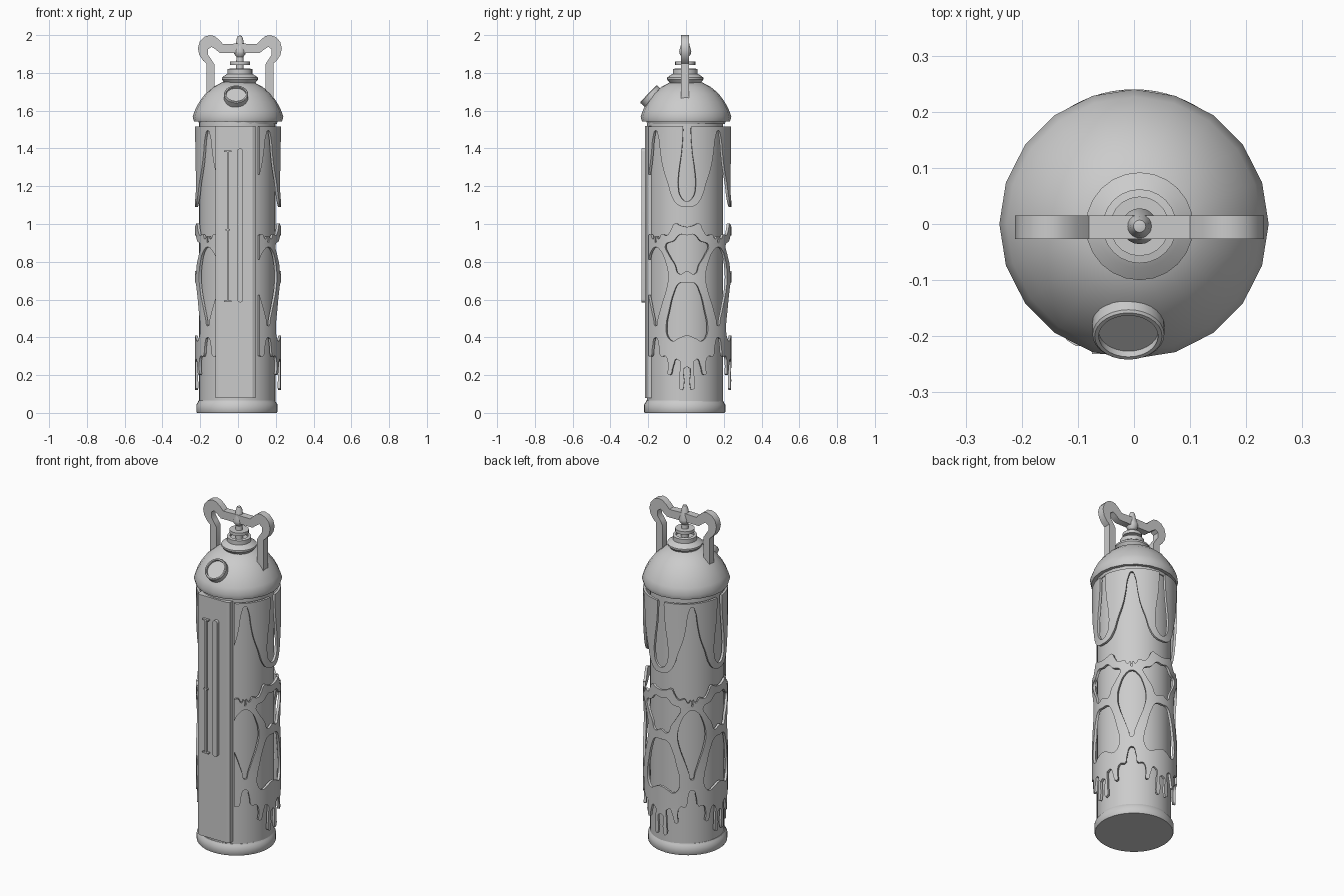
import bpy, bmesh
from math import radians, sin, cos, pi
from mathutils import Matrix, Vector

if "Cube" in bpy.data.objects:
    bpy.data.objects.remove(bpy.data.objects["Cube"])

UNIT = 0.23  # flat length of one radian of the filigree


def finish(name, bm, angle=35, smooth=True):
    bmesh.ops.recalc_face_normals(bm, faces=bm.faces)
    me = bpy.data.meshes.new(name)
    bm.to_mesh(me)
    bm.free()
    ob = bpy.data.objects.new(name, me)
    bpy.context.collection.objects.link(ob)
    if smooth:
        me.shade_smooth()
        me.set_sharp_from_angle(angle=radians(angle))
    return ob


def lathe(name, profile, loc, seg=32, tilt=0, angle=35):
    bm = bmesh.new()
    vs = [bm.verts.new((r, 0, z)) for r, z in profile]
    es = [bm.edges.new(p) for p in zip(vs, vs[1:])]
    bmesh.ops.spin(bm, geom=vs + es, cent=(0, 0, 0), axis=(0, 0, 1),
                   angle=2 * pi, steps=seg, use_merge=True)
    bmesh.ops.remove_doubles(bm, verts=bm.verts, dist=1e-5)
    bm.transform(Matrix.Translation(loc) @ Matrix.Rotation(radians(tilt), 4, 'X'))
    return finish(name, bm, angle)


def prism(name, pts, vec, smooth=False):
    bm = bmesh.new()
    f = bm.faces.new([bm.verts.new(p) for p in pts])
    out = bmesh.ops.extrude_face_region(bm, geom=[f])
    bmesh.ops.translate(bm, vec=vec, verts=[v for v in out['geom'] if isinstance(v, bmesh.types.BMVert)])
    return finish(name, bm, 40, smooth)


def box(name, x0, x1, y0, y1, z0, z1):
    return prism(name, [(x0, y0, z0), (x1, y0, z0), (x1, y0, z1), (x0, y0, z1)], (0, y1 - y0, 0))


def loop(half, centre):
    # mirror a half outline into a closed loop around the centre angle
    right = [(centre + a, z) for a, z in half]
    left = [(centre - a, z) for a, z in reversed(half) if a > 0]
    return right + left


def chain(half):
    # repeat a mirrored half edge all the way around the cylinder
    pts = []
    for c in (-90, 0, 90, 180, 270):
        pts += [(c - a, z) for a, z in reversed(half) if 0 < a < 45]
        pts += [(c + a, z) for a, z in half]
    return pts


def filigree(name, outlines, top=3):
    # flat filled curve, sliced into columns, then wrapped round the body
    cu = bpy.data.curves.new(name + "_outline", 'CURVE')
    cu.dimensions = '2D'
    cu.fill_mode = 'BOTH'
    cu.resolution_u = 4
    cu.extrude = 0.007
    for pts in outlines:
        sp = cu.splines.new('BEZIER')
        sp.bezier_points.add(len(pts) - 1)
        sp.use_cyclic_u = True
        for bp, (a, z) in zip(sp.bezier_points, pts):
            bp.co = (radians(a) * UNIT, z, 0)
            bp.handle_left_type = bp.handle_right_type = 'AUTO'
    tmp = bpy.data.objects.new(name + "_outline", cu)
    bpy.context.collection.objects.link(tmp)
    bpy.context.view_layer.update()
    me = bpy.data.meshes.new_from_object(tmp.evaluated_get(bpy.context.evaluated_depsgraph_get()))
    bpy.data.objects.remove(tmp)
    bm = bmesh.new()
    bm.from_mesh(me)
    bmesh.ops.remove_doubles(bm, verts=bm.verts, dist=1e-5)

    def cut(co, no, clear):
        geom = bm.verts[:] + bm.edges[:] + bm.faces[:]
        res = bmesh.ops.bisect_plane(bm, geom=geom, plane_co=co, plane_no=no, dist=1e-6, clear_outer=clear)
        if clear:
            es = [e for e in res['geom_cut'] if isinstance(e, bmesh.types.BMEdge) and e.is_boundary]
            bmesh.ops.holes_fill(bm, edges=es, sides=0)

    cut((0, top, 0), (0, 1, 0), True)
    cut((radians(-60) * UNIT, 0, 0), (-1, 0, 0), True)
    cut((radians(240) * UNIT, 0, 0), (1, 0, 0), True)
    for a in range(-54, 240, 6):
        cut((radians(a) * UNIT, 0, 0), (1, 0, 0), False)
    for v in bm.verts:
        a, z, d = v.co.x / UNIT, v.co.y, v.co.z
        v.co = ((0.2205 + d) * cos(a), 0.005 + (0.228 + d) * sin(a), z)
    return finish(name, bm, 35)


# body and base
lathe("tank_body", [(0, 0.03), (0.202, 0.03), (0.202, 1.55), (0, 1.55)], (-0.004, -0.005, 0), 40)
lathe("base_ring", [(0, 0), (0.211, 0), (0.215, 0.006), (0.215, 0.044), (0.207, 0.056),
                    (0.203, 0.066), (0, 0.066)], (-0.006, -0.007, 0), 40)

# dome with its rim
lathe("dome", [(0, 1.53), (0.205, 1.53), (0.21, 1.545), (0.233, 1.542), (0.24, 1.568), (0.227, 1.605),
               (0.206, 1.645), (0.173, 1.69), (0.132, 1.725), (0.085, 1.75), (0, 1.76)], (0, 0, 0), 20, angle=40)

# neck collars, stem, disc and knob
lathe("neck_collar", [(0, 1.73), (0.072, 1.735), (0.096, 1.765), (0.096, 1.775), (0.075, 1.79), (0.066, 1.795),
                      (0.066, 1.82), (0.05, 1.823), (0.05, 1.808), (0, 1.808)], (0.01, -0.004, 0), 24)
lathe("valve_stem", [(0, 1.8), (0.02, 1.8), (0.02, 1.842), (0.053, 1.842), (0.053, 1.86), (0.02, 1.86),
                     (0.018, 1.885), (0.03, 1.9), (0.032, 1.915), (0.022, 1.95), (0.017, 1.98),
                     (0.011, 1.995), (0, 1.998)], (0.01, -0.004, 0), 20)

# carrying handle, mirrored half profile
half = [(0.0, 1.955), (0.09, 1.953), (0.11, 1.975), (0.135, 1.995), (0.16, 2.0), (0.19, 1.99), (0.213, 1.965),
        (0.222, 1.93), (0.215, 1.895), (0.195, 1.865), (0.177, 1.85), (0.177, 1.66), (0.135, 1.66),
        (0.135, 1.845), (0.152, 1.872), (0.168, 1.895), (0.168, 1.925), (0.15, 1.938), (0.13, 1.925),
        (0.105, 1.905), (0.0, 1.905)]
outline = [(x, z) for x, z in half] + [(-x, z) for x, z in reversed(half) if x > 0]
prism("carry_handle", [(0.01 + x, -0.027, z) for x, z in outline], (0, 0.042, 0), True)

# round port on the dome
lathe("dome_port", [(0, -0.08), (0.064, -0.08), (0.064, -0.004), (0.06, 0), (0.053, 0), (0.053, -0.014),
                    (0, -0.014)], (-0.01, -0.2, 1.69), 28, 46)

# front panel with chamfered sides
prism("front_panel", [(-0.12, -0.12, 0.08), (-0.12, -0.207, 0.08), (-0.104, -0.217, 0.08),
                      (0.077, -0.217, 0.08), (0.093, -0.207, 0.08), (0.093, -0.12, 0.08)], (0, 0, 1.44))

# level gauge: rounded tube and scale
tube = []
for zc, start in ((1.384, 0), (0.601, pi)):
    for i in range(9):
        t = start + pi * i / 8
        tube.append((0.011 + 0.016 * cos(t), -0.235, zc + 0.016 * sin(t)))
prism("gauge_tube", tube, (0, 0.025, 0), True)
box("gauge_scale_line", -0.059, -0.051, -0.232, -0.21, 0.59, 1.385)
for i, (z, w) in enumerate(((0.59, 0.02), (0.97, 0.012), (1.385, 0.02))):
    box(f"gauge_tick_{i + 1}", -0.055 - w, -0.055 + w, -0.232, -0.21, z - 0.004, z + 0.004)

# upper filigree: scalloped curtain with drop-shaped slots
scallop = [(0, 1.09), (10, 1.097), (18, 1.13), (26, 1.22), (33, 1.3), (37, 1.38), (40.5, 1.465), (45, 1.495)]
drop = [(0, 1.12), (8, 1.143), (11.5, 1.2), (10.5, 1.28), (7, 1.38), (5, 1.5), (5, 1.56)]
upper = [chain(scallop) + [(320, 1.6), (-140, 1.6)]]
upper += [loop(drop, c) for c in (-90, 0, 90, 180, 270)]
filigree("upper_filigree", upper, 1.515)

# lower filigree: lattice of shields, ovals and almonds with flame tongues
top_edge = [(0, 0.985), (9, 0.993), (16, 1.003), (21, 0.97), (27, 0.94), (35, 0.945), (40, 0.92),
            (43, 0.935), (45, 0.9)]
flames = [(0, 0.245), (4, 0.14), (7, 0.12), (9.5, 0.19), (13, 0.285), (18, 0.25), (24, 0.2), (25, 0.25),
          (29, 0.3), (36, 0.3), (39, 0.35), (45, 0.4)]
shield = [(0, 0.94), (9, 0.945), (18, 0.91), (29, 0.89), (24, 0.835), (16, 0.785), (10, 0.735), (0, 0.75)]
oval = [(0, 0.69), (10, 0.687), (17, 0.64), (24, 0.54), (28, 0.46), (26, 0.405), (19, 0.38), (11, 0.395), (0, 0.41)]
almond = [(0, 0.878), (8, 0.86), (16, 0.8), (20, 0.72), (17, 0.65), (10, 0.57), (4, 0.5), (0, 0.46)]
lower = [chain(top_edge) + chain(flames)[::-1]]
for c in (-90, 0, 90, 180, 270):
    lower += [loop(shield, c), loop(oval, c)]
lower += [loop(almond, c) for c in (-45, 45, 135, 225)]
filigree("lower_filigree", lower)
